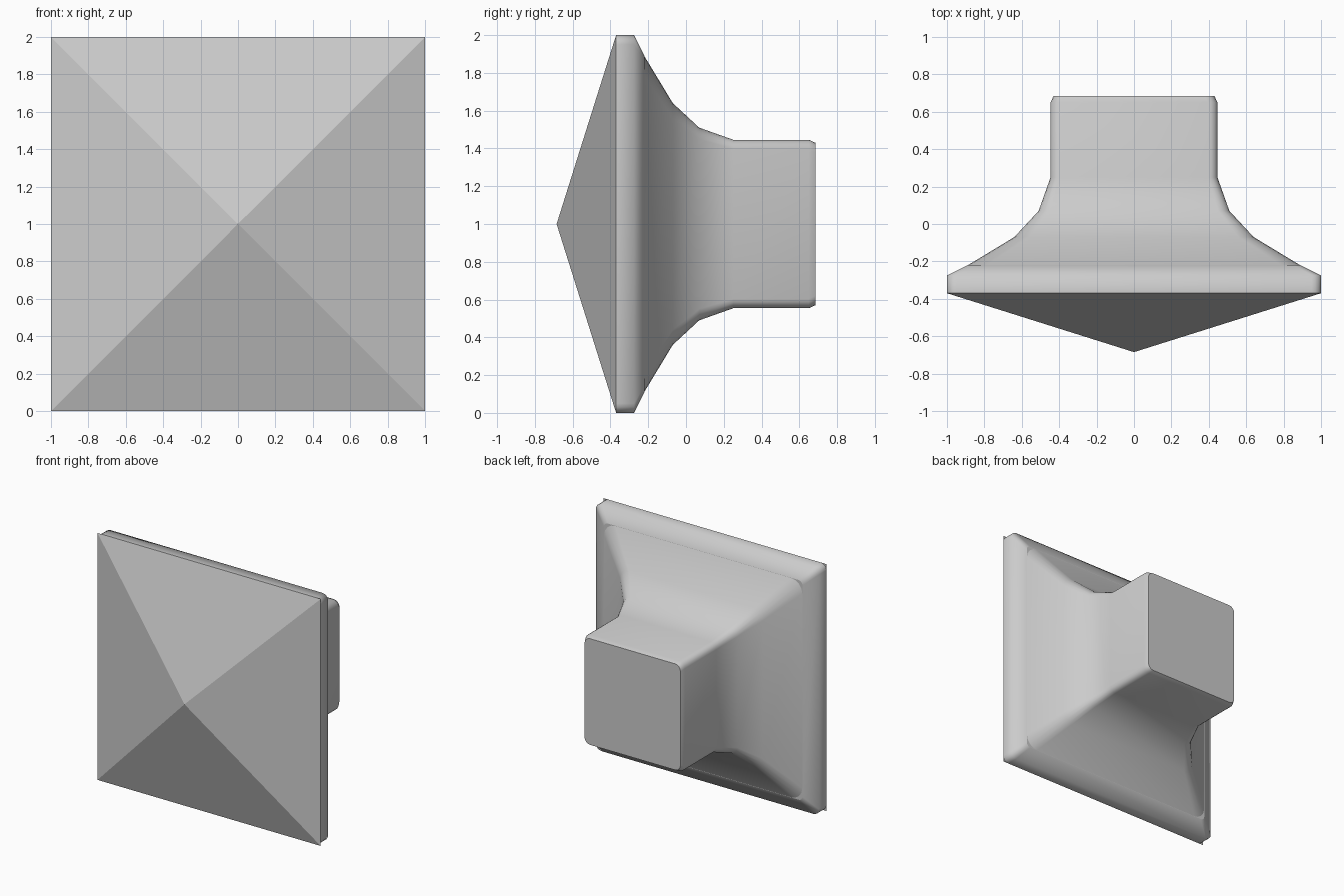
import bpy, bmesh, math

if "Cube" in bpy.data.objects:
    bpy.data.objects.remove(bpy.data.objects["Cube"])

CZ = 1.0   # height of the knob's axis
SEG = 4    # segments per rounded corner


def ring(bm, half, radius, y):
    """Rounded-square loop of vertices around the y axis."""
    verts = []
    for q in range(4):
        base = q * math.pi / 2
        sx = 1 if q in (0, 3) else -1
        sz = 1 if q in (0, 1) else -1
        for i in range(SEG + 1):
            a = base + i / SEG * math.pi / 2
            x = sx * (half - radius) + radius * math.cos(a)
            z = sz * (half - radius) + radius * math.sin(a)
            verts.append(bm.verts.new((x, y, CZ + z)))
    return verts


def finish(bm, name):
    bmesh.ops.recalc_face_normals(bm, faces=bm.faces[:])
    mesh = bpy.data.meshes.new(name)
    bm.to_mesh(mesh)
    bm.free()
    obj = bpy.data.objects.new(name, mesh)
    bpy.context.collection.objects.link(obj)
    return obj


# Backing: rim plate, small corner ledge, flared neck and stem
# (half width, corner radius, y)
sections = [
    (1.0, 0.05, -0.37), (1.0, 0.05, -0.275), (0.89, 0.035, -0.22),
    (0.888, 0.10, -0.22), (0.64, 0.08, -0.07), (0.51, 0.06, 0.07),
    (0.446, 0.05, 0.25), (0.446, 0.05, 0.65), (0.43, 0.05, 0.685),
]
bm = bmesh.new()
rings = [ring(bm, *s) for s in sections]
n = len(rings[0])
for k, (a, b) in enumerate(zip(rings, rings[1:])):
    for i in range(n):
        j = (i + 1) % n
        f = bm.faces.new((a[i], a[j], b[j], b[i]))
        f.smooth = k != 2
bm.faces.new(rings[0])
bm.faces.new(rings[-1])
finish(bm, "knob_stem_and_rim")

# Front: shallow four-sided pyramid with sharp corners
bm = bmesh.new()
base = [bm.verts.new((x, -0.37, CZ + z))
        for x, z in ((-1, -1), (1, -1), (1, 1), (-1, 1))]
apex = bm.verts.new((0, -0.685, CZ))
bm.faces.new(base)
for i in range(4):
    bm.faces.new((base[i], base[(i + 1) % 4], apex))
finish(bm, "pyramid_face")
